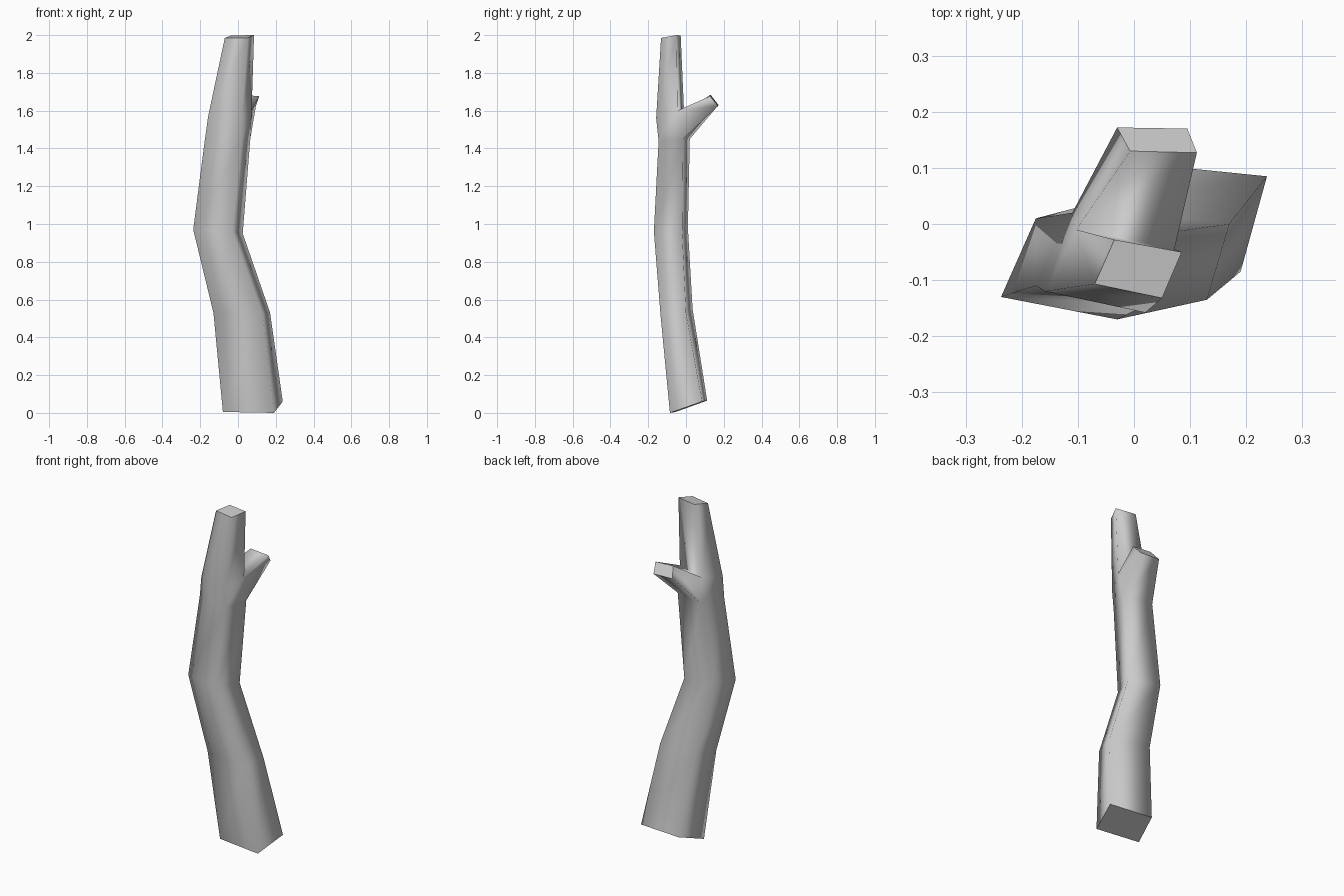
import bpy, bmesh

if "Cube" in bpy.data.objects:
    bpy.data.objects.remove(bpy.data.objects["Cube"])

# Four-sided trunk sections, each: front-left, front-right, back-right, back-left
sections = [
    [(-.08, -.055, .005), (.19, -.085, 0), (.237, .085, .06), (-.03, .112, .065)],
    [(-.13, -.10, .53), (.13, -.135, .52), (.17, .0, .53), (-.08, .035, .55)],
    [(-.237, -.13, .97), (-.03, -.17, .96), (.025, -.02, .95), (-.175, .01, .98)],
    [(-.175, -.11, 1.45), (.02, -.145, 1.44), (.065, -.015, 1.45), (-.11, .02, 1.45)],
    [(-.158, -.12, 1.57), (.02, -.158, 1.56), (.072, -.045, 1.6), (-.103, -.01, 1.585)],
    [(-.07, -.107, 1.985), (.05, -.132, 1.985), (.085, -.05, 2.0), (-.035, -.028, 1.998)],
]
# Branch tip: lower right, lower left, upper left, upper right
tip = [(.095, .17, 1.625), (-.03, .172, 1.63), (-.007, .13, 1.685), (.112, .127, 1.677)]

bm = bmesh.new()


def ring(points):
    return [bm.verts.new(p) for p in points]


def bridge(a, b, skip=()):
    for i in range(4):
        if i not in skip:
            j = (i + 1) % 4
            bm.faces.new((a[i], a[j], b[j], b[i]))


# Trunk walls, leaving an opening at the back for the branch
rings = [ring(s) for s in sections]
for k in range(5):
    bridge(rings[k], rings[k + 1], skip=(2,) if k == 3 else ())

# Side branch growing from the opening
root = [rings[3][2], rings[3][3], rings[4][3], rings[4][2]]
branch = ring(tip)
bridge(root, branch)

# Cut ends, with crisp rims
caps = [bm.faces.new(r) for r in (rings[0][::-1], rings[-1], branch)]
bmesh.ops.recalc_face_normals(bm, faces=bm.faces[:])
for f in bm.faces:
    f.smooth = True
for cap in caps:
    for e in cap.edges:
        e.smooth = False

mesh = bpy.data.meshes.new("tree_trunk")
bm.to_mesh(mesh)
bm.free()
trunk = bpy.data.objects.new("tree_trunk", mesh)
bpy.context.collection.objects.link(trunk)
